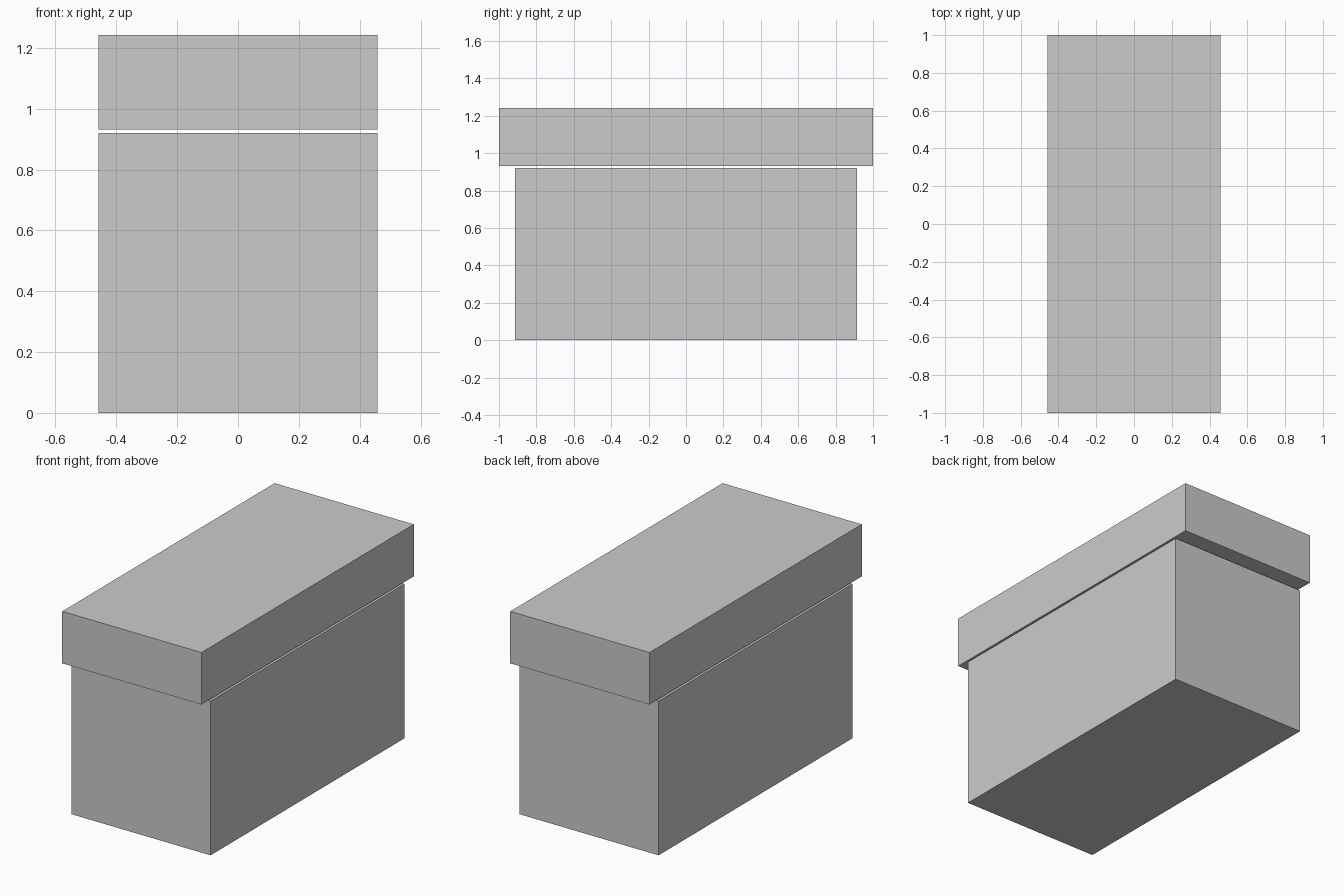
import bpy

if "Cube" in bpy.data.objects:
    bpy.data.objects.remove(bpy.data.objects["Cube"])


def box(name, width, depth, z_low, z_high):
    """Add a box centred on x and y, spanning the given heights."""
    bpy.ops.mesh.primitive_cube_add(size=1, location=(0, 0, (z_low + z_high) / 2))
    obj = bpy.context.object
    obj.name = name
    obj.scale = (width, depth, z_high - z_low)
    bpy.ops.object.transform_apply(location=False, rotation=False, scale=True)
    return obj


# Main body of the chest
box("body", 0.918, 1.828, 0.0, 0.92)

# Lid, overhanging front and back, with a thin gap beneath
box("lid", 0.918, 2.0, 0.932, 1.242)
